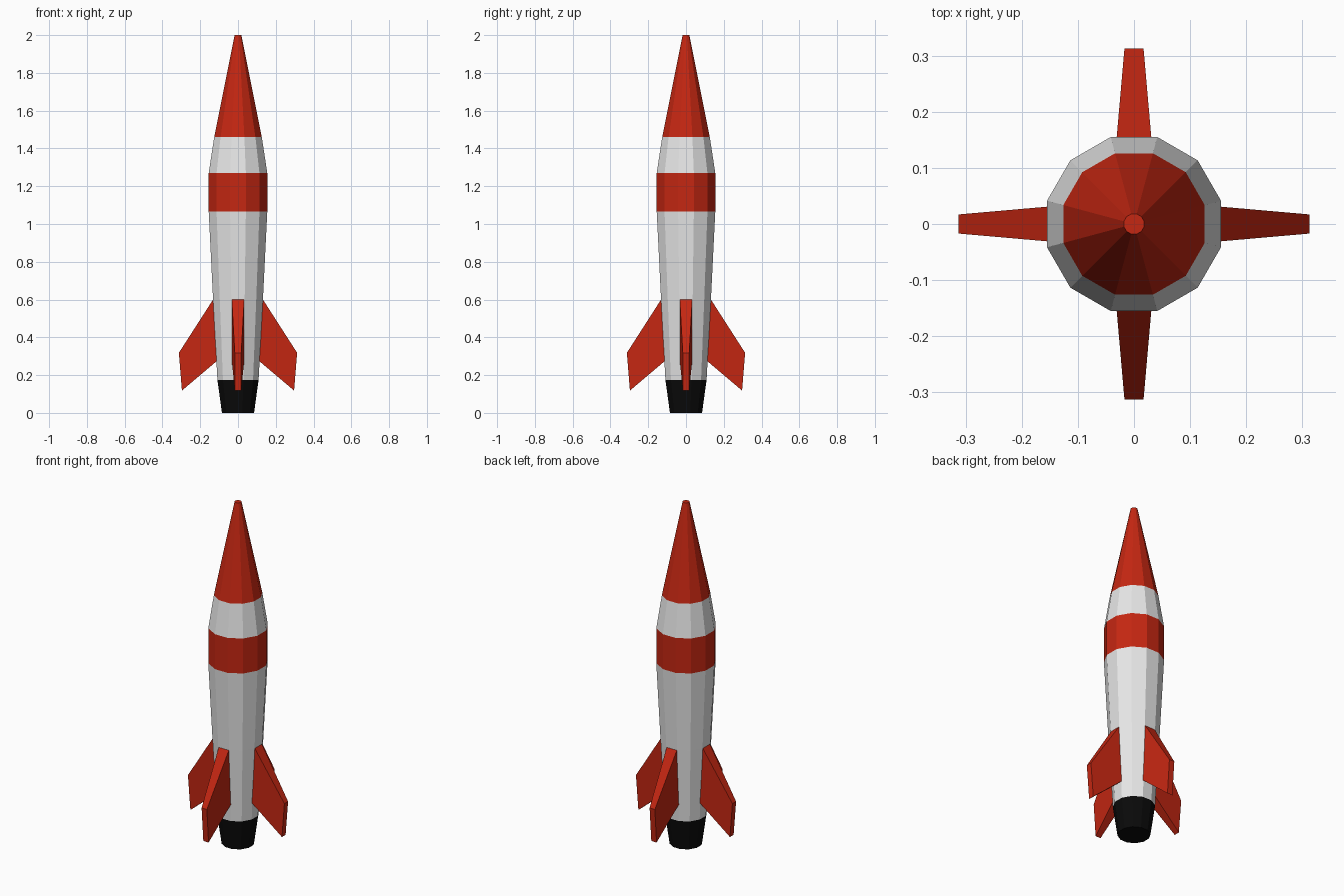
import bpy, bmesh, math
from mathutils import Matrix

if "Cube" in bpy.data.objects:
    bpy.data.objects.remove(bpy.data.objects["Cube"])

SIDES = 12


def material(name, rgb):
    m = bpy.data.materials.new(name)
    m.diffuse_color = (*rgb, 1)
    m.use_nodes = True
    m.node_tree.nodes["Principled BSDF"].inputs["Base Color"].default_value = m.diffuse_color
    return m


red = material("red paint", (0.56, 0.02, 0.006))
white = material("white paint", (0.8, 0.8, 0.8))
black = material("black nozzle", (0.003, 0.003, 0.003))


def finish(name, bm, mat):
    me = bpy.data.meshes.new(name)
    bm.to_mesh(me)
    bm.free()
    me.materials.append(mat)
    ob = bpy.data.objects.new(name, me)
    bpy.context.collection.objects.link(ob)
    return ob


def hull_section(name, mat, profile, cap_bottom=False, cap_top=False):
    """Twelve-sided shell; profile holds (half width across flats, z)."""
    bm = bmesh.new()
    rings = []
    for half, z in profile:
        r = half / math.cos(math.pi / SIDES)
        angles = [(i + 0.5) * math.tau / SIDES for i in range(SIDES)]
        rings.append([bm.verts.new((r * math.cos(a), r * math.sin(a), z)) for a in angles])
    for lo, hi in zip(rings, rings[1:]):
        for i in range(SIDES):
            j = (i + 1) % SIDES
            bm.faces.new((lo[i], lo[j], hi[j], hi[i]))
    if cap_bottom:
        bm.faces.new(rings[0][::-1])
    if cap_top:
        bm.faces.new(rings[-1])
    return finish(name, bm, mat)


# Rocket body, stacked from the bottom up
hull_section("nozzle", black, [(0.085, 0), (0.109, 0.175)], cap_bottom=True)
hull_section("lower_hull", white, [(0.109, 0.175), (0.132, 0.6), (0.155, 1.065)])
hull_section("hull_band", red, [(0.155, 1.065), (0.155, 1.27)])
hull_section("upper_hull", white, [(0.155, 1.27), (0.126, 1.46)])
hull_section("nose_cone", red, [(0.126, 1.46), (0.018, 2.0)], cap_top=True)

# Four swept fins, thinner at the tip: (radius, half thickness, z)
outline = [(0.108, 0.033, 0.278), (0.297, 0.017, 0.118),
           (0.313, 0.017, 0.318), (0.13, 0.033, 0.603)]
for k, side in enumerate(("right", "back", "left", "front")):
    bm = bmesh.new()
    near = [bm.verts.new((r, -t, z)) for r, t, z in outline]
    far = [bm.verts.new((r, t, z)) for r, t, z in outline]
    bm.faces.new(near)
    bm.faces.new(far[::-1])
    for i in range(4):
        j = (i + 1) % 4
        bm.faces.new((near[j], near[i], far[i], far[j]))
    bmesh.ops.recalc_face_normals(bm, faces=bm.faces)
    bm.transform(Matrix.Rotation(k * math.pi / 2, 4, 'Z'))
    finish(side + "_fin", bm, red)
